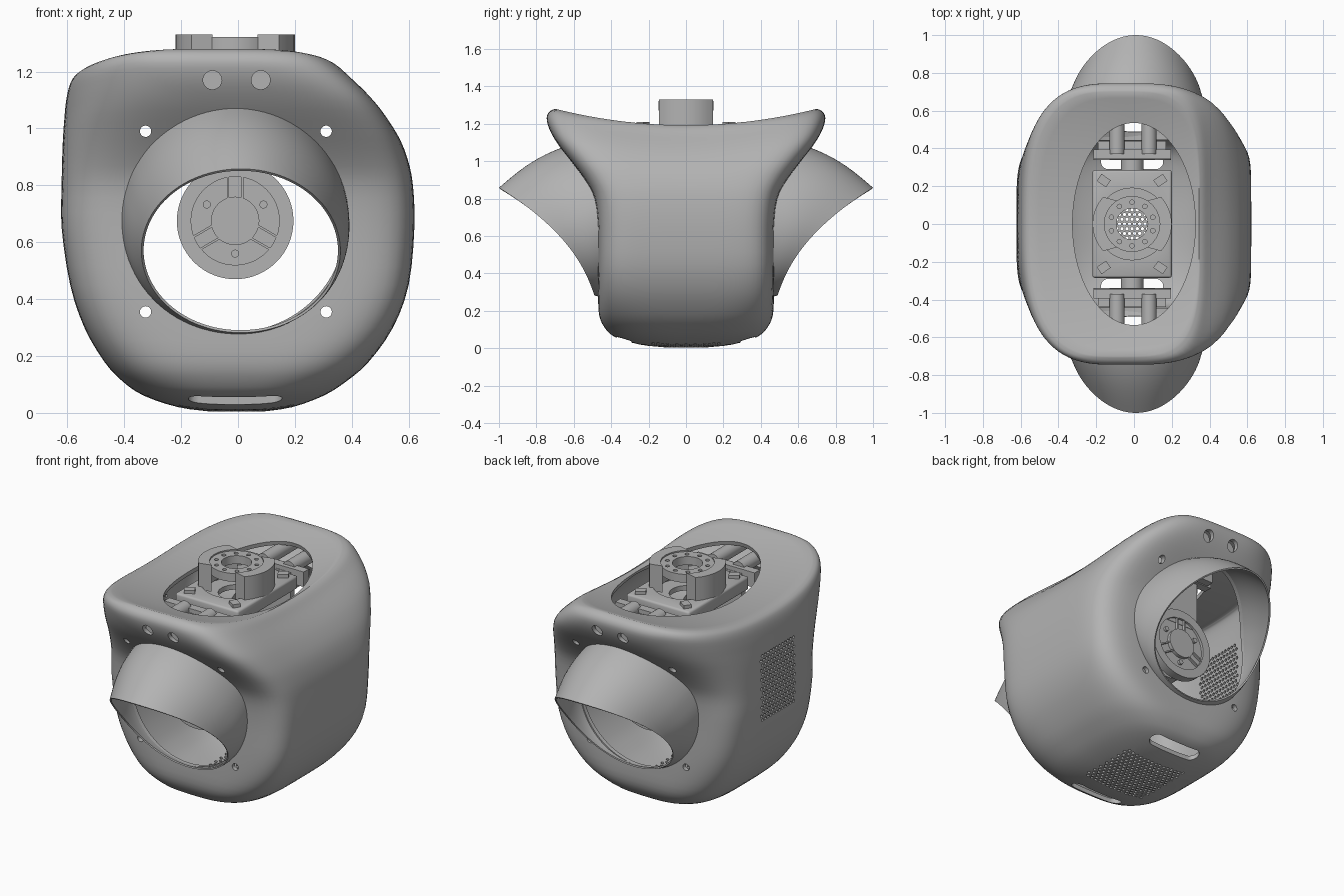
import bpy, bmesh, math
from mathutils import Vector, Matrix

cube = bpy.data.objects.get("Cube")
if cube:
    bpy.data.objects.remove(cube)

grey = bpy.data.materials.new("plain grey")
grey.use_nodes = True
grey.diffuse_color = (0.45, 0.45, 0.45, 1)
grey.node_tree.nodes["Principled BSDF"].inputs["Base Color"].default_value = (0.45, 0.45, 0.45, 1)
CX, CZ, R = -0.01, 0.675, 0.4     # axis and radius of the two big side openings


def finish(bm, name, smooth=True):
    bmesh.ops.recalc_face_normals(bm, faces=bm.faces)
    mesh = bpy.data.meshes.new(name)
    bm.to_mesh(mesh)
    bm.free()
    mesh.materials.append(grey)
    ob = bpy.data.objects.new(name, mesh)
    bpy.context.collection.objects.link(ob)
    if smooth:
        shade(ob)
    return ob


def activate(ob):
    bpy.ops.object.select_all(action='DESELECT')
    ob.select_set(True)
    bpy.context.view_layer.objects.active = ob


def shade(ob):
    activate(ob)
    bpy.ops.object.shade_smooth_by_angle(angle=math.radians(50))


def apply(ob, kind, **settings):
    activate(ob)
    mod = ob.modifiers.new(kind.lower(), kind)
    for key, value in settings.items():
        setattr(mod, key, value)
    bpy.ops.object.modifier_apply(modifier=mod.name)


def add_cyl(bm, center, r, depth, axis='Z', segs=32):
    turn = {'X': Matrix.Rotation(math.pi / 2, 4, 'Y'), 'Y': Matrix.Rotation(math.pi / 2, 4, 'X'),
            'Z': Matrix.Identity(4)}[axis]
    bmesh.ops.create_cone(bm, cap_ends=True, segments=segs, radius1=r, radius2=r, depth=depth,
                          matrix=Matrix.Translation(center) @ turn)


def add_box(bm, center, size, turn=0):
    bmesh.ops.create_cube(bm, size=1, matrix=Matrix.Translation(center) @ Matrix.Rotation(turn, 4, 'Z')
                          @ Matrix.Diagonal((*size, 1)))


def cut(ob, build):
    bm = bmesh.new()
    build(bm)
    tool = finish(bm, "cutter", False)
    tool.hide_render = True
    apply(ob, 'BOOLEAN', operation='DIFFERENCE', solver='EXACT', object=tool)
    bpy.data.objects.remove(tool)


def loft(bm, rings, cap=False):
    loops = [[bm.verts.new(p) for p in ring] for ring in rings]
    n = len(loops[0])
    for a, b in zip(loops, loops[1:]):
        for i in range(n):
            bm.faces.new((a[i], a[(i + 1) % n], b[(i + 1) % n], b[i]))
    if cap:
        bm.faces.new(loops[0])


# Body shell: height, -x edge, +x edge, half depth, roundness of -x and +x halves
SECTIONS = [
    (0.005, -0.10, 0.09, 0.12, 2.4, 2.4), (0.02, -0.21, 0.19, 0.25, 2.6, 2.6),
    (0.06, -0.33, 0.30, 0.38, 3, 3), (0.11, -0.405, 0.38, 0.435, 3.5, 3.7),
    (0.18, -0.47, 0.46, 0.465, 4, 4.5), (0.30, -0.54, 0.545, 0.47, 4.7, 6),
    (0.45, -0.59, 0.60, 0.47, 5.2, 7), (0.65, -0.62, 0.62, 0.472, 5.2, 7),
    (0.80, -0.62, 0.615, 0.49, 4.8, 7), (0.90, -0.618, 0.595, 0.54, 4.2, 6.6),
    (1.00, -0.615, 0.562, 0.61, 3.6, 6.2), (1.10, -0.61, 0.512, 0.69, 3.1, 5.6),
    (1.17, -0.605, 0.462, 0.73, 2.9, 5), (1.23, -0.595, 0.405, 0.745, 2.85, 4.6),
    (1.265, -0.578, 0.37, 0.73, 2.85, 4.3), (1.28, -0.55, 0.345, 0.70, 2.85, 4)]
TOP_OPENING = (1.27, -0.325, 0.325, 0.535, 2, 2)


def section(z, xl, xr, d, nl, nr, count=128):
    ring = []
    fade = min(1, max(0, (z - 0.85) / 0.4))
    sag = 0.088 * fade * fade * (3 - 2 * fade)
    for i in range(count):
        a = math.tau * i / count
        c, s = math.cos(a), math.sin(a)
        n = nr if c > 0 else nl
        r = (abs(c) ** n + abs(s) ** n) ** (-1 / n)
        y = d * r * s
        ring.append(((xl + xr) / 2 + (xr - xl) / 2 * r * c, y, z - sag * max(0, 1 - (y / 0.7) ** 2)))
    return ring


def smooth_sections(steps=3):
    # Catmull-Rom blend of the wall sections, then straight across the top to the opening
    rows = SECTIONS
    for i in range(len(rows) - 1):
        p = [Vector(rows[min(max(k, 0), len(rows) - 1)]) for k in (i - 1, i, i + 1, i + 2)]
        for t in (k / steps for k in range(steps)):
            yield 0.5 * (2 * p[1] + (p[2] - p[0]) * t + (2 * p[0] - 5 * p[1] + 4 * p[2] - p[3]) * t * t
                         + (3 * p[1] - p[0] - 3 * p[2] + p[3]) * t ** 3)
    for k in range(6):
        yield Vector(rows[-1]).lerp(Vector(TOP_OPENING), k / 5)


bm = bmesh.new()
loft(bm, [section(*row) for row in smooth_sections()], cap=True)
body = finish(bm, "body_shell", False)
apply(body, 'SOLIDIFY', thickness=0.025, offset=-1)


def big_openings(bm):
    for side in (-1, 1):
        add_cyl(bm, (CX, side * 0.65, CZ), R - 0.01, 0.8, 'Y', 96)


def screw_holes(bm):
    for side in (-1, 1):
        for x in (-0.325, 0.31):
            for z in (0.355, 0.99):
                add_cyl(bm, (x, side * 0.55, z), 0.02, 0.5, 'Y', 20)
        for x in (-0.09, 0.08):
            add_cyl(bm, (x, side * 0.7, 1.17), 0.033, 0.2, 'Y', 24)


def floor_slots(bm):
    for side in (-1, 1):
        ring = [(CX + math.copysign(0.125, math.cos(a)) + 0.04 * math.cos(a), side * 0.33 + 0.04 * math.sin(a))
                for a in (math.tau * (i + 0.5) / 24 for i in range(24))]
        loft(bm, [[(px, py, z) for px, py in ring] for z in (-0.1, 0.2)])
    bmesh.ops.holes_fill(bm, edges=[e for e in bm.edges if e.is_boundary])


def vents(bm):
    # Staggered hole grids in the floor and the -x wall
    for row in range(15):
        for col in range(15):
            u = (col - 7 + 0.5 * (row % 2)) * 0.027
            v = (row - 7) * 0.025
            add_cyl(bm, (u - 0.01, v, 0.02), 0.0095, 0.12, 'Z', 6)
            if 1 < col < 14:
                add_cyl(bm, (-0.61, u - 0.01, 0.79 + v * 1.1), 0.0095, 0.16, 'X', 6)


for tool in (big_openings, screw_holes, floor_slots, vents):
    cut(body, tool)
shade(body)


def depth_at(z):
    for a, b in zip(SECTIONS, SECTIONS[1:]):
        if a[0] <= z <= b[0]:
            return a[3] + (b[3] - a[3]) * (z - a[0]) / (b[0] - a[0])


def hood_ring(side, t, count=96):
    ring = []
    for i in range(count):
        a = math.tau * i / count
        c, s = math.cos(a), math.sin(a)
        h = (s + 1) / 2
        base = Vector((CX + R * c, 0, CZ + (R + 0.004) * s))
        base.y = depth_at(base.z) - 0.025
        rim = Vector((0.01 + 0.35 * c, 0.49 + 0.19 * h + 0.32 * h ** 2.3, 0.57 + 0.288 * s))
        p = base.lerp(rim, t)
        bulge = 0.026 * math.sin(math.pi * t) * h
        ring.append((p.x + bulge * c, side * p.y, p.z + bulge * s))
    return ring


for side, label in ((-1, "front"), (1, "back")):
    # Hooded collar
    bm = bmesh.new()
    loft(bm, [hood_ring(side, k / 10) for k in range(11)])
    hood = finish(bm, label + "_hood", False)
    top_face = hood.data.polygons[24]
    facing_in = top_face.normal.dot(Vector((CX, side * 0.6, CZ)) - top_face.center) > 0
    apply(hood, 'SOLIDIFY', thickness=0.009, offset=1 if facing_in else -1)
    shade(hood)

    # Round joint disc with stepped face, hub and spokes
    bm = bmesh.new()
    add_cyl(bm, (CX, side * 0.365, CZ), 0.205, 0.05, 'Y', 64)
    disc = finish(bm, label + "_joint_disc", False)
    cut(disc, lambda b: add_cyl(b, (CX, side * 0.40, CZ), 0.155, 0.05, 'Y', 48))
    shade(disc)
    bm = bmesh.new()
    add_cyl(bm, (CX, side * 0.375, CZ), 0.085, 0.04, 'Y', 48)
    for k in range(3):
        a = math.pi / 2 + math.tau * k / 3
        turn = Matrix.Translation((CX, side * 0.375, CZ)) @ Matrix.Rotation(-a, 4, 'Y')
        for off in (-0.025, 0.025):
            bmesh.ops.create_cube(bm, size=1, matrix=turn @ Matrix.Translation((0.115, 0, off))
                                  @ Matrix.Diagonal((0.08, 0.03, 0.008, 1)))
        b = a + math.pi / 3
        add_cyl(bm, (CX + 0.115 * math.cos(b), side * 0.372, CZ + 0.115 * math.sin(b)), 0.014, 0.035, 'Y', 16)
    finish(bm, label + "_joint_hub")

    # Motor body behind the disc, joined by a short shaft
    bm = bmesh.new()
    add_cyl(bm, (CX, side * 0.205, CZ), 0.16, 0.14, 'Y', 48)
    add_cyl(bm, (CX, side * 0.31, CZ), 0.06, 0.09, 'Y', 32)
    finish(bm, label + "_motor")

    # Arm, cross bracket, mounting posts and corner clips
    bm = bmesh.new()
    add_box(bm, (CX, side * 0.36, 0.98), (0.24, 0.035, 0.36))
    add_box(bm, (CX, side * 0.37, 1.14), (0.41, 0.05, 0.09))
    add_box(bm, (CX, side * 0.415, 1.13), (0.36, 0.05, 0.06))
    for x in (-0.09, 0.08):
        add_cyl(bm, (x, side * 0.53, 1.17), 0.04, 0.32, 'Y', 24)
    for way in (-1, 1):
        add_box(bm, (CX + way * 0.15, side * 0.23, 1.19), (0.06, 0.045, 0.04), way * side * 0.6)
    finish(bm, label + "_bracket")

# Base plate of the neck with a sunken collar
bm = bmesh.new()
add_box(bm, (CX, 0, 1.15), (0.42, 0.57, 0.08))
plate = finish(bm, "neck_plate", False)
apply(plate, 'BEVEL', width=0.012, segments=2)
cut(plate, lambda b: add_cyl(b, (CX, 0, 1.15), 0.19, 0.3, 'Z', 48))
shade(plate)
bm = bmesh.new()
add_cyl(bm, (CX, 0, 1.125), 0.2, 0.03, 'Z', 64)
collar = finish(bm, "neck_sunken_collar", False)
cut(collar, lambda b: add_cyl(b, (CX, 0, 1.12), 0.1, 0.3, 'Z', 48))
shade(collar)

# Neck ring with bolt circle, carried on two side blocks
bm = bmesh.new()
add_cyl(bm, (CX, 0, 1.297), 0.148, 0.05, 'Z', 64)
ring = finish(bm, "neck_ring", False)


def ring_holes(bm):
    add_cyl(bm, (CX, 0, 1.3), 0.083, 0.3, 'Z', 48)
    for k in range(10):
        a = math.tau * (k + 0.5) / 10
        add_cyl(bm, (CX + 0.115 * math.cos(a), 0.115 * math.sin(a), 1.3), 0.012, 0.3, 'Z', 12)


cut(ring, ring_holes)
shade(ring)
bm = bmesh.new()
steps = [k / 4 - 1 for k in range(9)]
arc = [(0.21 * math.cos(0.75 * t), 0.21 * math.sin(0.75 * t)) for t in steps]
arc += [(0.147 * math.cos(t), -0.147 * math.sin(t)) for t in steps]
for side in (-1, 1):
    loft(bm, [[(CX + side * x, y, z) for x, y in arc] for z in (1.17, 1.33)])
bmesh.ops.holes_fill(bm, edges=[e for e in bm.edges if e.is_boundary])
finish(bm, "neck_side_blocks")
